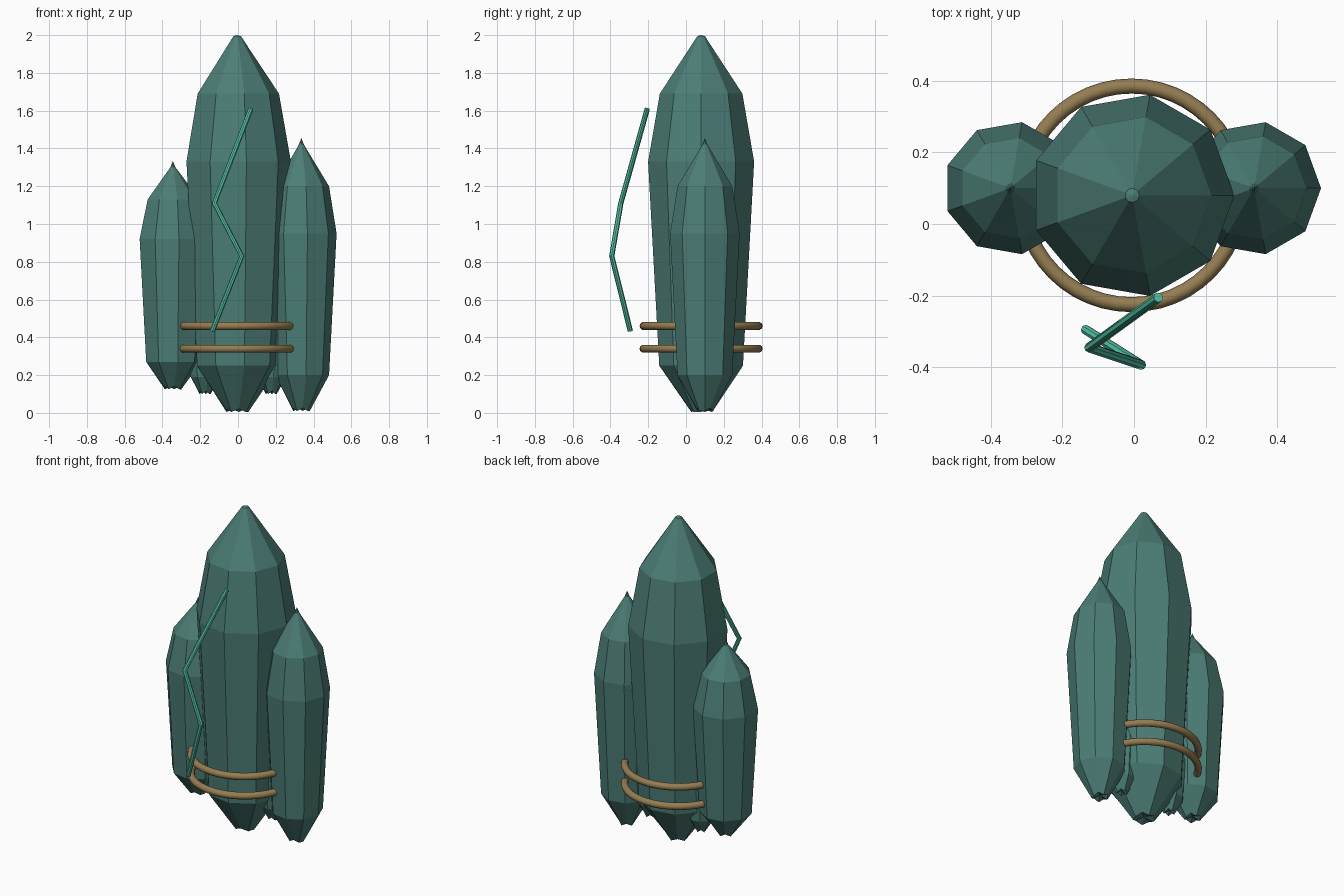
import bpy, bmesh, math

if "Cube" in bpy.data.objects:
    bpy.data.objects.remove(bpy.data.objects["Cube"])


def material(name, rgb):
    m = bpy.data.materials.new(name)
    m.diffuse_color = (*rgb, 1)
    m.use_nodes = True
    m.node_tree.nodes["Principled BSDF"].inputs["Base Color"].default_value = m.diffuse_color
    return m


TEAL = material("dark teal crystal", (0.072, 0.205, 0.180))
MINT = material("bright mint vein", (0.09, 0.56, 0.40))
BRASS = material("aged brass", (0.30, 0.205, 0.085))


def crystal(name, x, y, profile, tip, sides=9):
    """Faceted shard: stacked rings of (radius, z), ragged foot, pointed cap."""
    bm = bmesh.new()
    rings = []
    for k, (r, z) in enumerate(profile):
        ring = []
        for i in range(sides):
            a = 2 * math.pi * i / sides
            rag = 0.016 * (i % 2) if k == 0 else 0
            ring.append(bm.verts.new((x + r * math.cos(a), y + r * math.sin(a), z + rag)))
        rings.append(ring)
    for lo, hi in zip(rings, rings[1:]):
        for i in range(sides):
            j = (i + 1) % sides
            bm.faces.new((lo[i], lo[j], hi[j], hi[i]))
    foot = bm.verts.new((x, y, profile[0][1] + 0.02))
    top = bm.verts.new((x, y, tip))
    for i in range(sides):
        j = (i + 1) % sides
        bm.faces.new((rings[0][j], rings[0][i], foot))
        bm.faces.new((rings[-1][i], rings[-1][j], top))
    bmesh.ops.recalc_face_normals(bm, faces=bm.faces)
    me = bpy.data.meshes.new(name)
    bm.to_mesh(me)
    bm.free()
    me.materials.append(TEAL)
    ob = bpy.data.objects.new(name, me)
    bpy.context.collection.objects.link(ob)


# Main crystal and its two side crystals
crystal("main_crystal", -0.005, 0.08,
        [(0.06, 0.005), (0.225, 0.25), (0.285, 1.33), (0.222, 1.69), (0.02, 1.995)], 2.0)
crystal("right_crystal", 0.335, 0.10,
        [(0.045, 0.01), (0.147, 0.20), (0.187, 0.95), (0.147, 1.20), (0.014, 1.42)], 1.455)
crystal("left_crystal", -0.345, 0.10,
        [(0.045, 0.125), (0.150, 0.27), (0.187, 0.92), (0.142, 1.13), (0.014, 1.30)], 1.335)

# Small shards wedged between the big crystals
for side, label in ((-1, "left"), (1, "right")):
    crystal(label + "_small_shard", side * 0.175, 0.10,
            [(0.03, 0.10), (0.08, 0.19), (0.10, 0.42), (0.075, 0.52), (0.01, 0.62)], 0.63)

# Binding rings
for z, label in ((0.34, "lower"), (0.46, "upper")):
    bpy.ops.mesh.primitive_torus_add(location=(-0.007, 0.08, z), major_radius=0.305,
                                     minor_radius=0.021, major_segments=48, minor_segments=10)
    ring = bpy.context.object
    ring.name = label + "_binding_ring"
    ring.data.materials.append(BRASS)
    bpy.ops.object.shade_smooth_by_angle(angle=math.radians(50))

# Zigzag energy vein floating in front
curve = bpy.data.curves.new("energy_vein", "CURVE")
curve.dimensions = "3D"
curve.bevel_depth = 0.014
curve.bevel_resolution = 2
curve.use_fill_caps = True
path = [(0.068, -0.205, 1.61), (-0.125, -0.345, 1.11), (0.02, -0.393, 0.83), (-0.135, -0.295, 0.435)]
spline = curve.splines.new("POLY")
spline.points.add(len(path) - 1)
for point, co in zip(spline.points, path):
    point.co = (*co, 1)
curve.materials.append(MINT)
vein = bpy.data.objects.new("energy_vein", curve)
bpy.context.collection.objects.link(vein)
bpy.ops.object.select_all(action="DESELECT")
vein.select_set(True)
bpy.context.view_layer.objects.active = vein
bpy.ops.object.convert(target="MESH")
bpy.ops.object.shade_smooth_by_angle(angle=math.radians(40))
